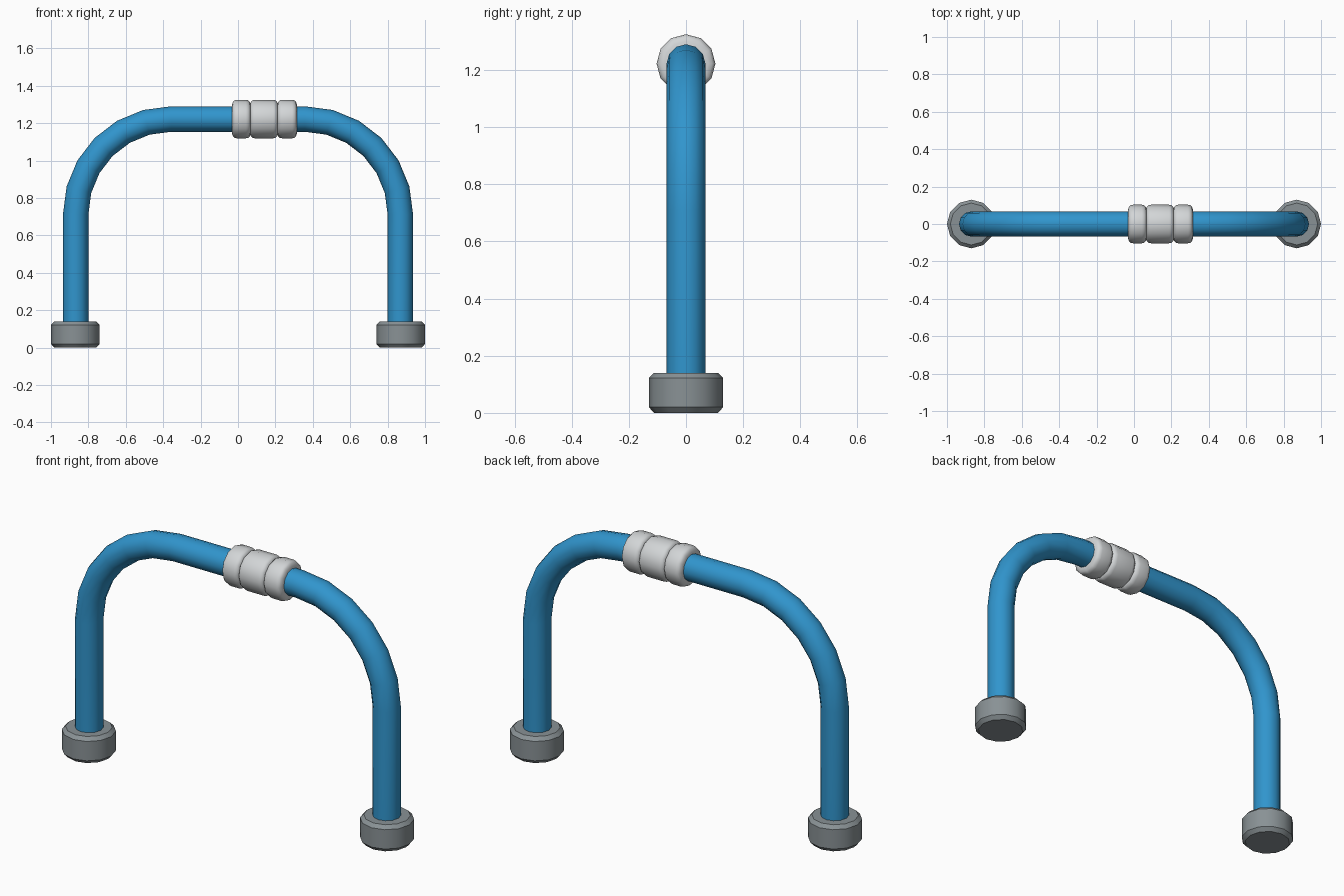
import bpy, bmesh, math
from mathutils import Vector, Matrix

if "Cube" in bpy.data.objects:
    bpy.data.objects.remove(bpy.data.objects["Cube"])

SIDES = 12


def material(name, rgb):
    m = bpy.data.materials.new(name)
    m.diffuse_color = (*rgb, 1)
    m.use_nodes = True
    m.node_tree.nodes["Principled BSDF"].inputs["Base Color"].default_value = m.diffuse_color
    return m


BLUE = material("blue paint", (0.030, 0.30, 0.61))
PALE = material("pale grey grip", (0.65, 0.67, 0.68))
GREY = material("dark grey foot", (0.25, 0.285, 0.30))


def loft(name, rings, mat, angle):
    """Join rings of points into a capped, smooth-shaded tube."""
    bm = bmesh.new()
    loops = [[bm.verts.new(p) for p in ring] for ring in rings]
    for a, b in zip(loops, loops[1:]):
        for i in range(SIDES):
            j = (i + 1) % SIDES
            bm.faces.new((a[i], a[j], b[j], b[i]))
    bm.faces.new(loops[0][::-1])
    bm.faces.new(loops[-1])
    bmesh.ops.recalc_face_normals(bm, faces=bm.faces)
    mesh = bpy.data.meshes.new(name)
    bm.to_mesh(mesh)
    bm.free()
    mesh.materials.append(mat)
    ob = bpy.data.objects.new(name, mesh)
    bpy.context.collection.objects.link(ob)
    bpy.ops.object.select_all(action='DESELECT')
    ob.select_set(True)
    bpy.context.view_layer.objects.active = ob
    bpy.ops.object.shade_smooth_by_angle(angle=math.radians(angle))
    return ob


def circle(r, h, mat=Matrix()):
    """Ring of radius r at height h along local z."""
    return [mat @ Vector((r * math.cos(2 * math.pi * i / SIDES),
                          r * math.sin(2 * math.pi * i / SIDES), h))
            for i in range(SIDES)]


# bent pipe: two legs, two 90 degree bends, top bar
X, TOP, R, BEND = 0.868, 1.222, 0.068, 0.51
stations = [(-X, 0.05, 0)]
for side in (-1, 1):
    for k in range(7):
        t = math.radians(15 * (k if side < 0 else 6 - k))
        stations.append((side * (X - BEND + BEND * math.cos(t)),
                         TOP - BEND + BEND * math.sin(t),
                         -side * t if side < 0 else math.pi - t))
stations.append((X, 0.05, math.pi))
rings = [circle(R, 0, Matrix.Translation((x, 0, z)) @ Matrix.Rotation(a, 4, 'Y'))
         for x, z, a in stations]
loft("bent_pipe", rings, BLUE, 50)

# feet: chamfered discs
foot = [(0.112, 0), (0.13, 0.02), (0.13, 0.122), (0.112, 0.14)]
for name, x in (("left_foot", -0.87), ("right_foot", 0.87)):
    loft(name, [circle(r, h, Matrix.Translation((x, 0, 0))) for r, h in foot],
         GREY, 35)

# grip: three rounded bands around the top bar
grip = Matrix.Translation((0, 0, TOP)) @ Matrix.Rotation(math.pi / 2, 4, 'Y')
for name, a, b in (("grip_band_left", -0.032, 0.068),
                   ("grip_band_middle", 0.064, 0.214),
                   ("grip_band_right", 0.210, 0.315)):
    edge = [(0.078, 0), (0.092, 0.005), (0.1, 0.013), (0.103, 0.026)]
    prof = [(r, a + d) for r, d in edge] + [(r, b - d) for r, d in edge[::-1]]
    loft(name, [circle(r, h, grip) for r, h in prof], PALE, 60)
